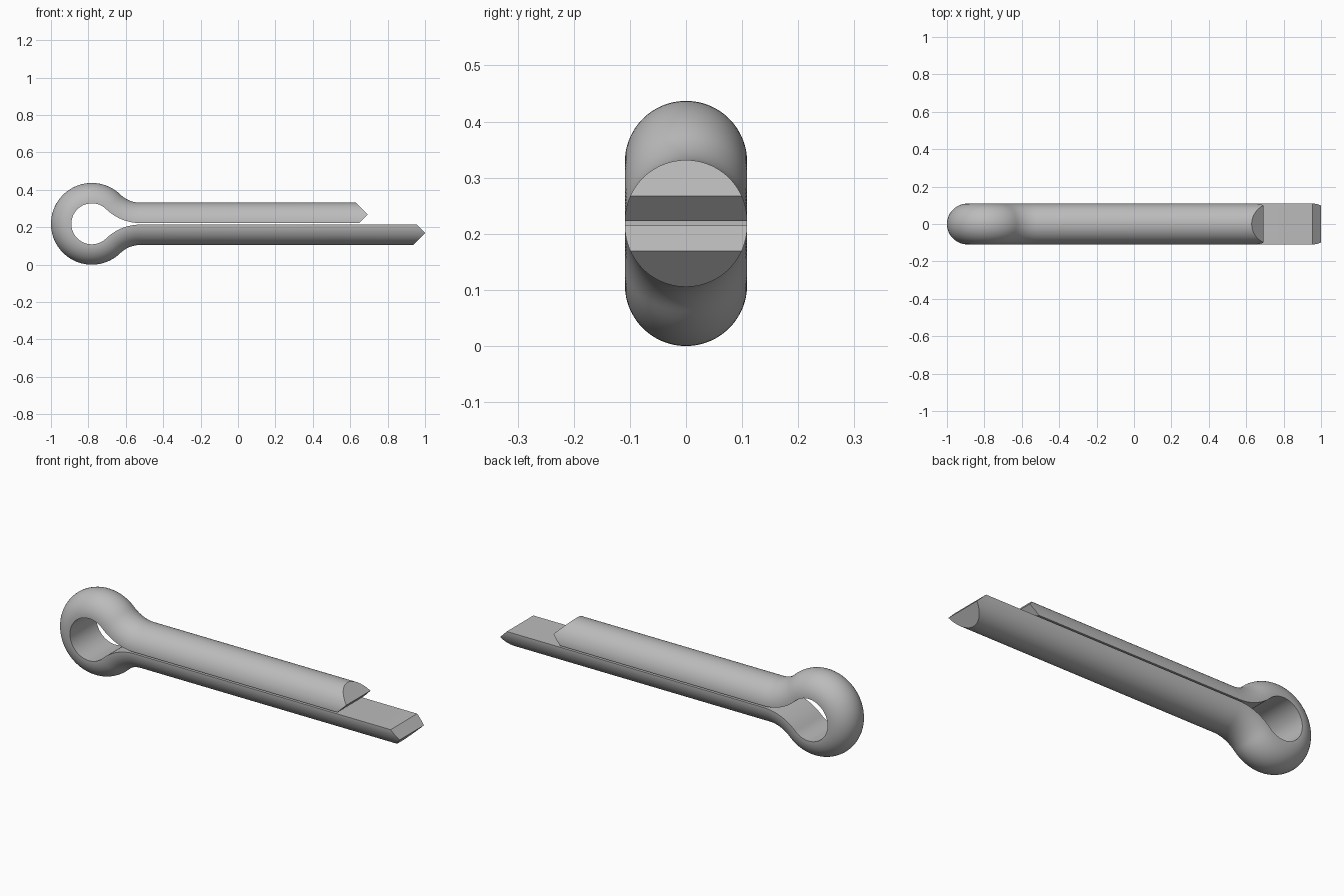
import bpy, bmesh
from math import sin, cos, pi, atan2, hypot

cube = bpy.data.objects.get("Cube")
if cube:
    bpy.data.objects.remove(cube, do_unlink=True)

R = 0.109                     # radius of the half-round wire
MID = 0.2185                  # height of the centre line
GAP = 0.004                   # half the slit between the legs
EYE_X, EYE_R = -0.7815, MID - R
SEG, TIP = 44, 6              # arc segments, arc index of the chisel edge
UPPER_TIP, LOWER_TIP = 0.693, 1.0

# Neck arc, tangent to both the eye and the straight leg
dx = 0.26
neck_r = (dx**2 + GAP**2 - EYE_R**2) / (2 * (EYE_R - GAP))
neck_x, neck_z = EYE_X + dx, GAP + neck_r
turn = atan2(neck_z, dx)

# Upper half of the path: (x, height above centre, outward x, outward z)
half = []
for i in range(13):
    a = -pi / 2 - (pi / 2 - turn) * i / 12
    half.append((neck_x + neck_r * cos(a), neck_z + neck_r * sin(a), -cos(a), -sin(a)))
for i in range(1, 29):
    a = turn + (pi - turn) * i / 28
    half.append((EYE_X + EYE_R * cos(a), EYE_R * sin(a), cos(a), sin(a)))
path = half + [(x, -z, nx, -nz) for x, z, nx, nz in reversed(half[:-1])]

# Half-round profile: (sideways, outward)
profile = [(R * cos(pi * i / SEG), R * sin(pi * i / SEG)) for i in range(SEG + 1)]
edge_h = profile[TIP][1]

bm = bmesh.new()


def leg_end(tip, side):
    """Ring of points cut to a chisel edge."""
    return [bm.verts.new((tip - abs(h - edge_h), y, MID + side * (GAP + h)))
            for y, h in profile]


rings = [leg_end(UPPER_TIP, 1)]
for x, z, nx, nz in path:
    rings.append([bm.verts.new((x + nx * h, y, MID + z + nz * h)) for y, h in profile])
rings.append(leg_end(LOWER_TIP, -1))

# Skin of the wire, flat side included
for a, b in zip(rings, rings[1:]):
    for i in range(SEG + 1):
        j = (i + 1) % (SEG + 1)
        bm.faces.new((a[i], a[j], b[j], b[i]))

# Two bevel faces on each leg end
for ring in (rings[0], rings[-1]):
    bm.faces.new(ring[TIP:SEG - TIP + 1])
    bm.faces.new(ring[:TIP + 1] + ring[SEG - TIP:])
bmesh.ops.recalc_face_normals(bm, faces=bm.faces)

mesh = bpy.data.meshes.new("split_pin")
bm.to_mesh(mesh)
bm.free()
pin = bpy.data.objects.new("split_pin", mesh)
bpy.context.collection.objects.link(pin)

steel = bpy.data.materials.new("grey_steel")
steel.use_nodes = True
colour = (0.5, 0.5, 0.5, 1)
steel.diffuse_color = colour
steel.node_tree.nodes["Principled BSDF"].inputs["Base Color"].default_value = colour
mesh.materials.append(steel)

bpy.ops.object.select_all(action='DESELECT')
pin.select_set(True)
bpy.context.view_layer.objects.active = pin
bpy.ops.object.shade_smooth_by_angle(angle=pi / 6)
